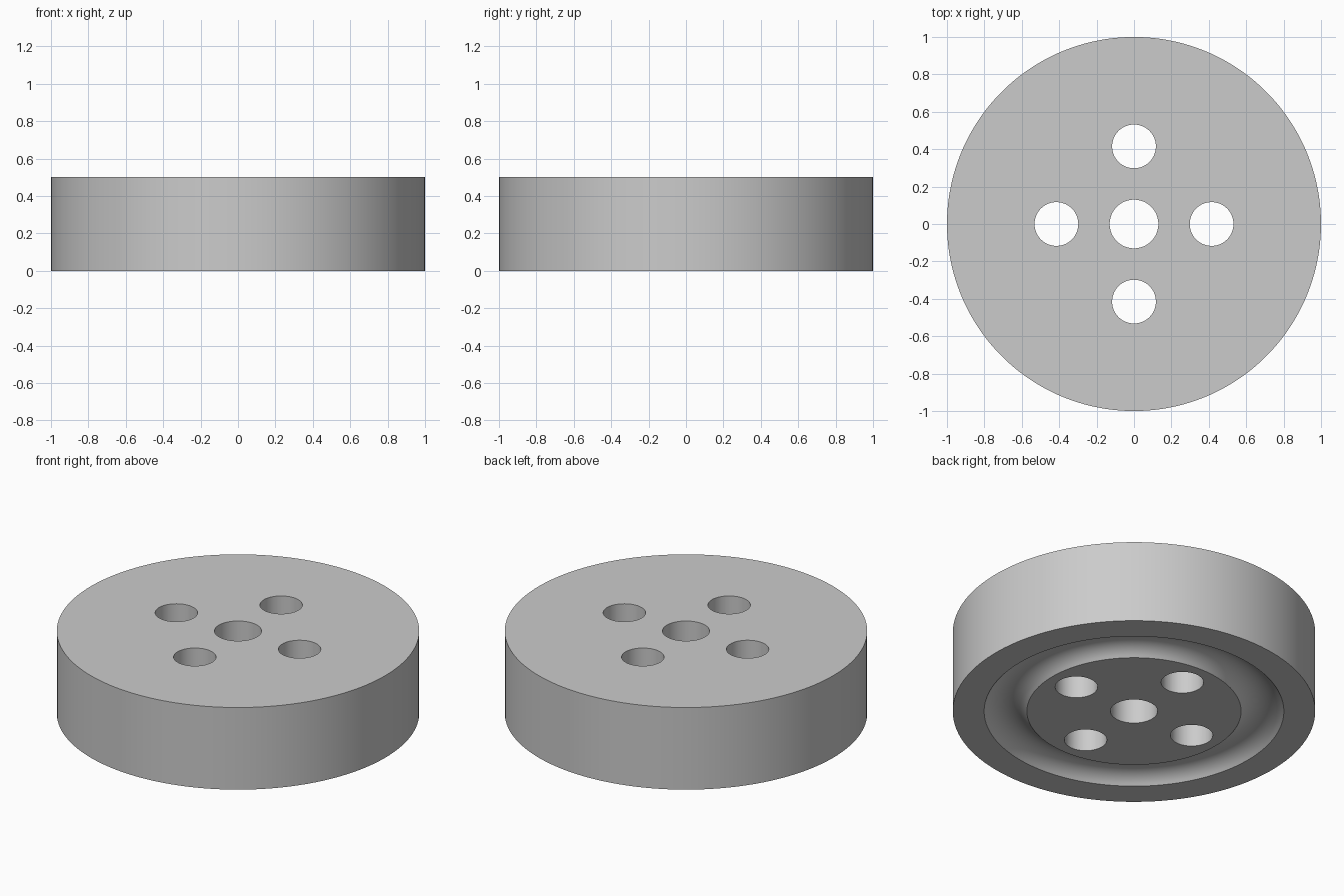
import bpy, bmesh, math

if "Cube" in bpy.data.objects:
    bpy.data.objects.remove(bpy.data.objects["Cube"])

SEG = 128
R, H = 1.0, 0.5                    # wheel radius and thickness
BORE, HOLE, HOLE_POS = 0.13, 0.117, 0.415
GROOVE_R, GROOVE_W = 0.709, 0.118  # groove centre radius and half width
SLOPE = math.radians(54)           # groove wall angle at its lips

grey = bpy.data.materials.new("plain_grey")
grey.diffuse_color = (0.6, 0.6, 0.6, 1)
grey.use_nodes = True
grey.node_tree.nodes["Principled BSDF"].inputs["Base Color"].default_value = grey.diffuse_color

# Closed cross-section: bore, top, rim, underside with shallow round groove
profile = [(BORE, 0), (BORE, H), (R, H), (R, 0)]
arc_r = GROOVE_W / math.sin(SLOPE)
for i in range(17):
    a = SLOPE * (1 - i / 8)
    profile.append((GROOVE_R + arc_r * math.sin(a), arc_r * (math.cos(a) - math.cos(SLOPE))))

# Wheel body turned around z
bm = bmesh.new()
rings = []
for s in range(SEG):
    t = 2 * math.pi * (s + 0.5) / SEG
    rings.append([bm.verts.new((r * math.cos(t), r * math.sin(t), z)) for r, z in profile])
n = len(profile)
for s in range(SEG):
    a, b = rings[s], rings[(s + 1) % SEG]
    for k in range(n):
        j = (k + 1) % n
        bm.faces.new((a[k], b[k], b[j], a[j]))
bmesh.ops.recalc_face_normals(bm, faces=bm.faces)
mesh = bpy.data.meshes.new("wheel_disc")
bm.to_mesh(mesh)
bm.free()
wheel = bpy.data.objects.new("wheel_disc", mesh)
bpy.context.collection.objects.link(wheel)
mesh.materials.append(grey)

# Four through holes around the bore
cutters = []
for i in range(4):
    t = i * math.pi / 2
    bpy.ops.mesh.primitive_cylinder_add(
        vertices=64, radius=HOLE, depth=2, rotation=(0, 0, t + 0.02),
        location=(HOLE_POS * math.cos(t), HOLE_POS * math.sin(t), H / 2))
    cutter = bpy.context.object
    cutter.name = f"hole_cutter_{i + 1}"
    cutter.hide_render = True
    cutter.data.materials.append(grey)
    mod = wheel.modifiers.new(f"hole_{i + 1}", 'BOOLEAN')
    mod.operation, mod.solver, mod.object = 'DIFFERENCE', 'EXACT', cutter
    cutters.append(cutter)

# Apply the cuts, then smooth round surfaces
bpy.ops.object.select_all(action='DESELECT')
wheel.select_set(True)
bpy.context.view_layer.objects.active = wheel
for name in [m.name for m in wheel.modifiers]:
    bpy.ops.object.modifier_apply(modifier=name)
for cutter in cutters:
    bpy.data.objects.remove(cutter)
bpy.ops.object.shade_smooth_by_angle(angle=math.radians(30))
